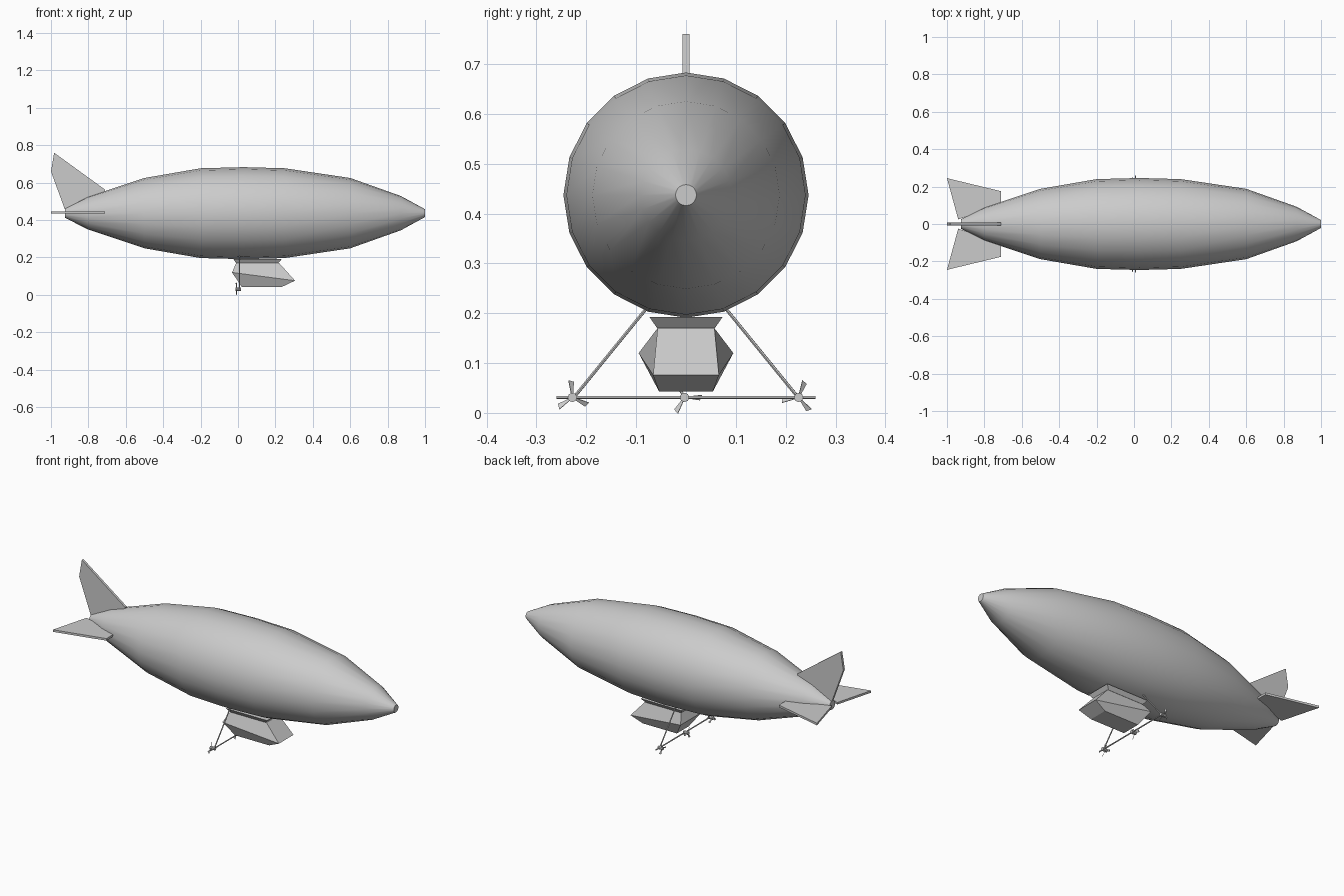
import bpy, bmesh
from math import cos, sin, pi, radians
from mathutils import Vector

cube = bpy.data.objects.get("Cube")
if cube:
    bpy.data.objects.remove(cube, do_unlink=True)

grey = bpy.data.materials.new("light_grey")
grey.use_nodes = True
colour = (0.6, 0.6, 0.6, 1)
grey.diffuse_color = colour
grey.node_tree.nodes["Principled BSDF"].inputs["Base Color"].default_value = colour

AXIS = 0.437   # height of the hull axis


def finish(name, bm):
    bmesh.ops.recalc_face_normals(bm, faces=bm.faces)
    mesh = bpy.data.meshes.new(name)
    bm.to_mesh(mesh)
    bm.free()
    mesh.materials.append(grey)
    obj = bpy.data.objects.new(name, mesh)
    bpy.context.collection.objects.link(obj)
    return obj


def loft(name, rings):
    """Closed solid through rings of equal point count."""
    bm = bmesh.new()
    loops = [[bm.verts.new(p) for p in ring] for ring in rings]
    n = len(loops[0])
    for a, b in zip(loops, loops[1:]):
        for i in range(n):
            j = (i + 1) % n
            bm.faces.new((a[i], a[j], b[j], b[i]))
    bm.faces.new(loops[0])
    bm.faces.new(loops[-1])
    return finish(name, bm)


def plate(name, points, thickness):
    """Flat outline given as 3D points, thickened evenly to both sides."""
    pts = [Vector(p) for p in points]
    half = (pts[1] - pts[0]).cross(pts[2] - pts[0]).normalized() * thickness / 2
    return loft(name, [[p - half for p in pts], [p + half for p in pts]])


def rod(name, start, end, radius, sides=6):
    a, b = Vector(start), Vector(end)
    u = (b - a).orthogonal().normalized()
    v = (b - a).normalized().cross(u)
    ring = [(u * cos(2 * pi * i / sides) + v * sin(2 * pi * i / sides)) * radius
            for i in range(sides)]
    return loft(name, [[a + p for p in ring], [b + p for p in ring]])


def rectangle(x0, x1, y0, y1, z0, z1):
    """Ring whose rear edge is x0, y0, z0 and front edge is x1, y1, z1."""
    return [(x0, -y0, z0), (x1, -y1, z1), (x1, y1, z1), (x0, y0, z0)]


# Hull: stations along the length with their radii
profile = [(-0.925, 0.025), (-0.8, 0.088), (-0.5, 0.188), (-0.2, 0.24),
           (0.03, 0.246), (0.25, 0.24), (0.6, 0.188), (0.87, 0.092), (1.0, 0.021)]
SIDES = 20
hull = loft("hull", [[(x, r * sin(2 * pi * i / SIDES), AXIS + r * cos(2 * pi * i / SIDES))
                      for i in range(SIDES)] for x, r in profile])
bpy.ops.object.select_all(action='DESELECT')
hull.select_set(True)
bpy.context.view_layer.objects.active = hull
bpy.ops.object.shade_smooth_by_angle(angle=radians(30))

# Tail fins
plate("top_fin", [(-0.925, 0, 0.455), (-1.0, 0, 0.66), (-0.983, 0, 0.76),
                  (-0.71, 0, 0.562), (-0.71, 0, 0.53)], 0.014)
for side, label in ((1, "left"), (-1, "right")):
    plate(label + "_fin", [(-0.94, side * 0.025, 0.441), (-1.0, side * 0.245, 0.441),
                           (-0.71, side * 0.175, 0.441), (-0.71, side * 0.1, 0.441)], 0.012)

# Gondola and its flared mount
loft("gondola_mount", [rectangle(-0.025, 0.235, 0.073, 0.073, 0.192, 0.192),
                       rectangle(-0.01, 0.215, 0.058, 0.058, 0.17, 0.17)])
loft("gondola", [rectangle(-0.01, 0.22, 0.057, 0.057, 0.17, 0.17),
                 rectangle(-0.032, 0.305, 0.095, 0.066, 0.12, 0.076),
                 rectangle(0.02, 0.235, 0.054, 0.054, 0.043, 0.043)])

# Engine beam and struts
BEAM_X, BEAM_Z = 0.008, 0.031
rod("engine_beam", (BEAM_X, -0.26, BEAM_Z), (BEAM_X, 0.26, BEAM_Z), 0.0035)
for side, label in ((1, "left"), (-1, "right")):
    rod(label + "_strut", (BEAM_X, side * 0.225, BEAM_Z),
        (BEAM_X, side * 0.075, 0.215), 0.0035)

# Engines, each with three flared blades
for label, y, turn in (("left", 0.226, 70), ("middle", -0.003, 0), ("right", -0.228, 95)):
    rod(label + "_engine", (-0.014, y, BEAM_Z), (0.016, y, BEAM_Z), 0.0095, 8)
    hub = Vector((-0.008, y, BEAM_Z))
    for k in range(3):
        angle = radians(turn + 120 * k)
        out = Vector((0, cos(angle), sin(angle)))
        across = Vector((0.5, -sin(angle) * 0.8, cos(angle) * 0.8))
        plate(f"{label}_blade_{k + 1}",
              [hub + out * 0.005 - across * 0.002, hub + out * 0.031 - across * 0.007,
               hub + out * 0.035 + across * 0.006, hub + out * 0.005 + across * 0.002], 0.0015)
